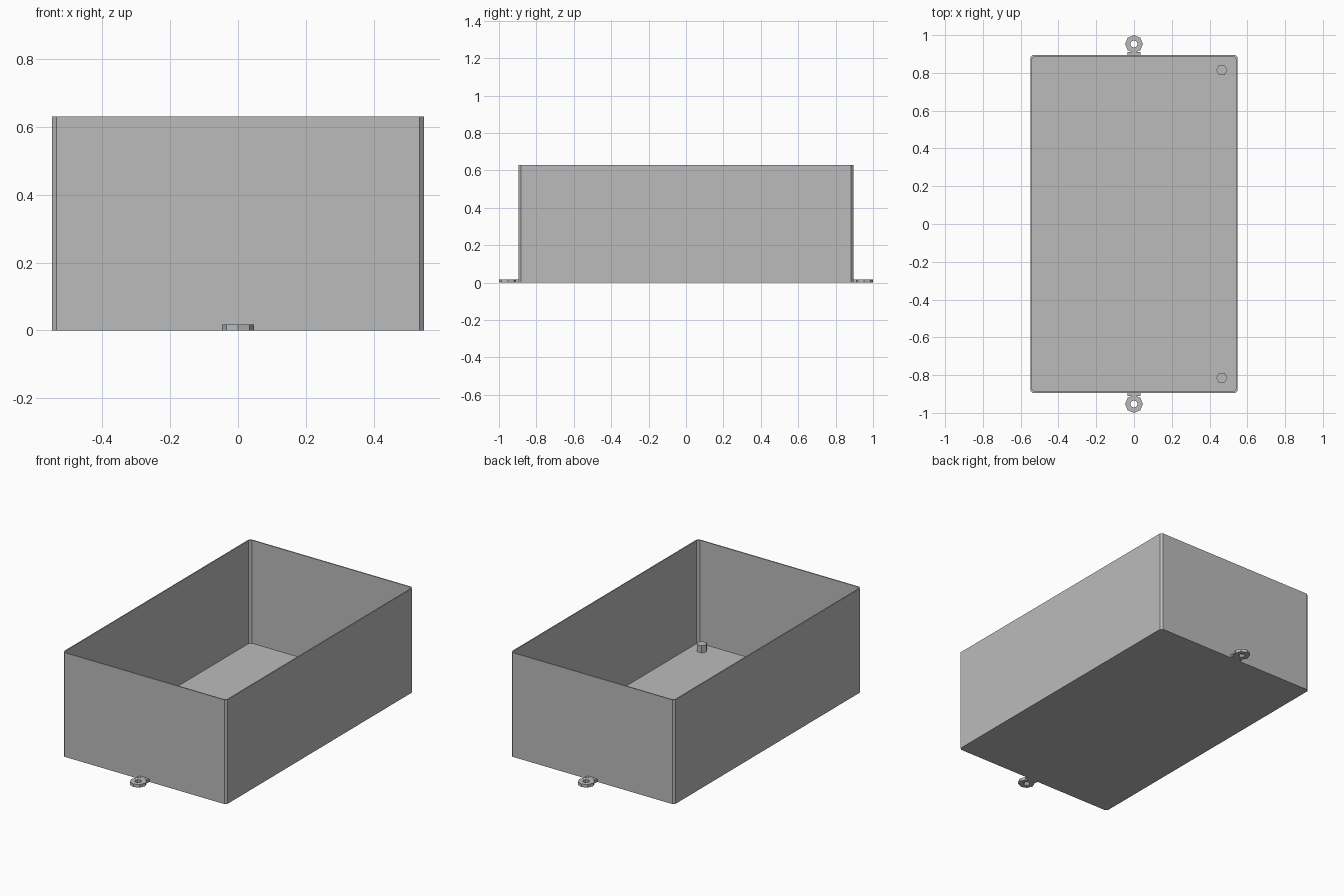
import bpy, bmesh
from math import cos, sin, tau

cube = bpy.data.objects.get("Cube")
if cube:
    bpy.data.objects.remove(cube, do_unlink=True)

grey = bpy.data.materials.new("plain grey")
grey.use_nodes = True
colour = (0.5, 0.5, 0.5, 1)
grey.diffuse_color = colour
grey.node_tree.nodes["Principled BSDF"].inputs["Base Color"].default_value = colour


def finish(name, bm):
    bmesh.ops.recalc_face_normals(bm, faces=bm.faces)
    mesh = bpy.data.meshes.new(name)
    bm.to_mesh(mesh)
    bm.free()
    mesh.materials.append(grey)
    obj = bpy.data.objects.new(name, mesh)
    bpy.context.collection.objects.link(obj)
    return obj


def loop(bm, points, z):
    return [bm.verts.new((x, y, z)) for x, y in points]


def bridge(bm, a, b):
    for i in range(len(a)):
        j = (i + 1) % len(a)
        bm.faces.new((a[i], a[j], b[j], b[i]))


def polygon(radius, sides, cx=0, cy=0):
    return [(cx + radius * cos(tau * i / sides), cy + radius * sin(tau * i / sides))
            for i in range(sides)]


def chamfered(hx, hy, c):
    return [(hx, c - hy), (hx, hy - c), (hx - c, hy), (c - hx, hy),
            (-hx, hy - c), (-hx, c - hy), (c - hx, -hy), (hx - c, -hy)]


def prism(name, points, z0, z1):
    bm = bmesh.new()
    low, high = loop(bm, points, z0), loop(bm, points, z1)
    bridge(bm, low, high)
    bm.faces.new(low)
    bm.faces.new(high)
    return finish(name, bm)


# Open tray with chamfered upright corners
HX, HY, HEIGHT, WALL, CHAMFER = 0.548, 0.895, 0.63, 0.007, 0.013
outer = chamfered(HX, HY, CHAMFER)
inner = chamfered(HX - WALL, HY - WALL, CHAMFER)
bm = bmesh.new()
rings = [loop(bm, outer, 0), loop(bm, outer, HEIGHT),
         loop(bm, inner, HEIGHT), loop(bm, inner, WALL)]
for a, b in zip(rings, rings[1:]):
    bridge(bm, a, b)
bm.faces.new(rings[0])
bm.faces.new(rings[-1])
finish("tray", bm)

# Parts repeated at the front and the back
TAB = 0.018
for side, label in ((-1, "front"), (1, "back")):
    # Hexagonal peg on the floor
    prism(label + "_peg", polygon(0.03, 6, 0.465, side * 0.815), WALL, 0.05)

    # Eight-sided mounting eyelet
    cy = side * 0.953
    rim, hole = polygon(0.047, 8, 0, cy), polygon(0.019, 8, 0, cy)
    bm = bmesh.new()
    rings = [loop(bm, rim, 0), loop(bm, rim, TAB), loop(bm, hole, TAB), loop(bm, hole, 0)]
    for a, b in zip(rings, rings[1:] + rings[:1]):
        bridge(bm, a, b)
    finish(label + "_eyelet", bm)

    # Short neck joining the eyelet to the wall
    y0, y1 = side * (HY - 0.003), side * 0.911
    prism(label + "_neck", [(-0.035, y0), (0.035, y0), (0.035, y1), (-0.035, y1)], 0, TAB)
